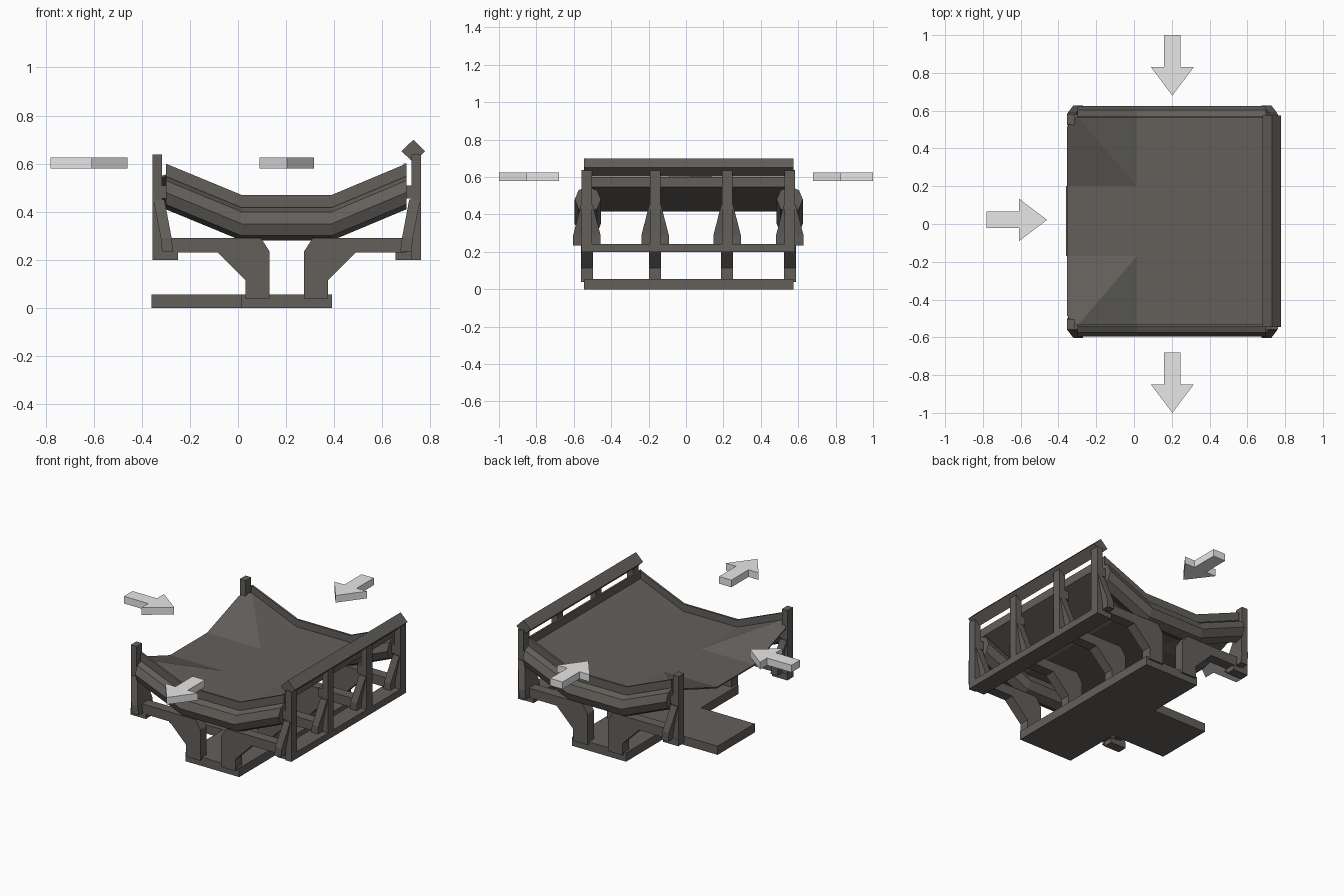
import bpy, bmesh, math

if "Cube" in bpy.data.objects:
    bpy.data.objects.remove(bpy.data.objects["Cube"])

XC, YC = 0.203, 0.015            # symmetry axes of the frame


def material(name, rgb):
    m = bpy.data.materials.new(name)
    m.diffuse_color = (*rgb, 1)
    m.use_nodes = True
    m.node_tree.nodes["Principled BSDF"].inputs["Base Color"].default_value = m.diffuse_color
    return m


STEEL = material("dark_grey", (0.125, 0.115, 0.105))
ARROW = material("light_grey", (0.8, 0.8, 0.8))


def finish(name, bm, mat):
    bmesh.ops.recalc_face_normals(bm, faces=bm.faces[:])
    me = bpy.data.meshes.new(name)
    bm.to_mesh(me)
    bm.free()
    me.materials.append(mat)
    ob = bpy.data.objects.new(name, me)
    bpy.context.collection.objects.link(ob)
    return ob


def loft(name, rings, mat=STEEL):
    """Join matching closed rings into a capped solid."""
    bm = bmesh.new()
    rows = [[bm.verts.new(p) for p in r] for r in rings]
    n = len(rows[0])
    for a, b in zip(rows, rows[1:]):
        for i in range(n):
            j = (i + 1) % n
            bm.faces.new((a[i], a[j], b[j], b[i]))
    bm.faces.new(rows[0])
    bm.faces.new(rows[-1][::-1])
    return finish(name, bm, mat)


def box(name, x0, x1, y0, y1, z0, z1):
    ring = [(x0, y0), (x1, y0), (x1, y1), (x0, y1)]
    return loft(name, [[(x, y, z) for x, y in ring] for z in (z0, z1)])


def prism_y(name, pts, y0, y1):
    return loft(name, [[(x, y, z) for x, z in pts] for y in (y0, y1)])


# T-shaped base plate
loft("base_plate", [[(x, YC + y, z) for x, y in (
    (0.39, -0.56), (0.39, 0.56), (0.015, 0.56), (0.015, 0.185), (-0.36, 0.185),
    (-0.36, -0.185), (0.015, -0.185), (0.015, -0.56))] for z in (0, 0.055)])

# Thin trough belt, open and flat toward the left side
bm = bmesh.new()
cache = {}


def v(x, y, z):
    key = (round(x, 4), round(y, 4))
    if key not in cache:
        cache[key] = bm.verts.new((x, YC + y, z))
    return cache[key]


LOW, HIGH, IN, OUT = 0.425, 0.555, 0.185, 0.555
xs = (0.015, 0.39, 0.7)
ys = (-OUT, -IN, IN, OUT)
for y0, y1 in zip(ys, ys[1:]):
    for x0, x1, z0, z1 in ((xs[0], xs[1], LOW, LOW), (xs[1], xs[2], LOW, HIGH)):
        bm.faces.new((v(x0, y0, z0), v(x1, y0, z1), v(x1, y1, z1), v(x0, y1, z0)))
bm.faces.new([v(x, y, LOW) for x, y in ((-0.355, -IN), (0.015, -IN), (0.015, IN), (-0.355, IN))])
for s in (-1, 1):
    p, c = v(0.015, s * IN, LOW), v(-0.3, s * OUT, HIGH)
    bm.faces.new((p, c, v(0.015, s * OUT, LOW)))
    bm.faces.new((p, v(-0.355, s * IN, LOW), v(-0.355, s * 0.5, 0.536), c))
ext = bmesh.ops.extrude_face_region(bm, geom=bm.faces[:], use_keep_orig=True)
for e in ext["geom"]:
    if isinstance(e, bmesh.types.BMVert):
        e.co.z -= 0.008
finish("trough_belt", bm, STEEL)

# Upright lips on the belt ends and right edge, octagonal bent rollers under the ends
BEND = ((-0.3, 0.6), (0.015, 0.47), (0.39, 0.47), (0.7, 0.6))
for s, end in ((-1, "front"), (1, "back")):
    loft(end + "_lip", [[(x, YC + s * y, z + dz) for y, dz in
                         ((0.545, 0), (0.558, 0), (0.558, -0.052), (0.545, -0.052))]
                        for x, z in BEND])
    loft(end + "_roller", [[(x, YC + s * 0.54 + 0.07 * math.cos(k * math.pi / 4),
                             z - 0.12 + 0.07 * math.sin(k * math.pi / 4)) for k in range(8)]
                           for x, z in BEND])
box("right_lip", 0.688, 0.7, YC - 0.557, YC + 0.557, 0.548, 0.6)

# Support stations: bracket leg, leaning gusset and post, mirrored for the left side
LEG = [(0.275, 0.04), (0.375, 0.04), (0.375, 0.115), (0.49, 0.23), (0.7, 0.23),
       (0.7, 0.29), (0.31, 0.29), (0.275, 0.235)]


def station(name, y, side):
    def mx(x):
        return XC + side * (x - XC)
    prism_y(name + "_leg", [(mx(x), z) for x, z in LEG], y - 0.032, y + 0.032)
    rings = []
    for z, xin, xout, w in ((0.235, 0.675, 0.722, 0.073), (0.29, 0.682, 0.727, 0.073),
                            (0.45, 0.712, 0.758, 0.032)):
        rings.append([(mx(px), y + py, z) for px, py in
                      ((xin, -w), (xout, -w), (xout, w), (xin, w))])
    loft(name + "_gusset", rings)
    a, b = sorted((mx(0.722), mx(0.762)))
    box(name + "_post", a, b, y - 0.028, y + 0.028, 0.2, 0.638)
    a, b = sorted((mx(0.695), mx(0.73)))
    box(name + "_axle_stub", a, b, y - 0.028, y + 0.028, 0.455, 0.51)


for i, y in enumerate((-0.53, -0.165, 0.22, 0.555)):
    station("right_%d" % (i + 1), y, 1)
    if i in (0, 3):
        station("left_%d" % (i + 1), y, -1)
        box("left_foot_%d" % (i + 1), -0.356, -0.25, y - 0.03, y + 0.03, 0.2, 0.24)

# Right side lower rail and diamond-section top rail
box("lower_rail", 0.655, 0.762, YC - 0.565, YC + 0.565, 0.2, 0.242)
prism_y("top_rail", [(0.73, 0.7), (0.68, 0.652), (0.73, 0.604), (0.778, 0.652)],
        YC - 0.56, YC + 0.56)


# Flow direction arrows
def arrow(name, tx, ty, dx, dy):
    pts = [(0, 0), (-0.15, 0.113), (-0.15, 0.043), (-0.32, 0.043),
           (-0.32, -0.043), (-0.15, -0.043), (-0.15, -0.113)]
    loft(name, [[(tx + a * dx - b * dy, ty + a * dy + b * dx, z) for a, b in pts]
                for z in (0.58, 0.625)], ARROW)


arrow("side_arrow", -0.46, 0.022, 1, 0)
arrow("back_arrow", 0.203, 0.68, 0, -1)
arrow("front_arrow", 0.203, -1.0, 0, -1)
